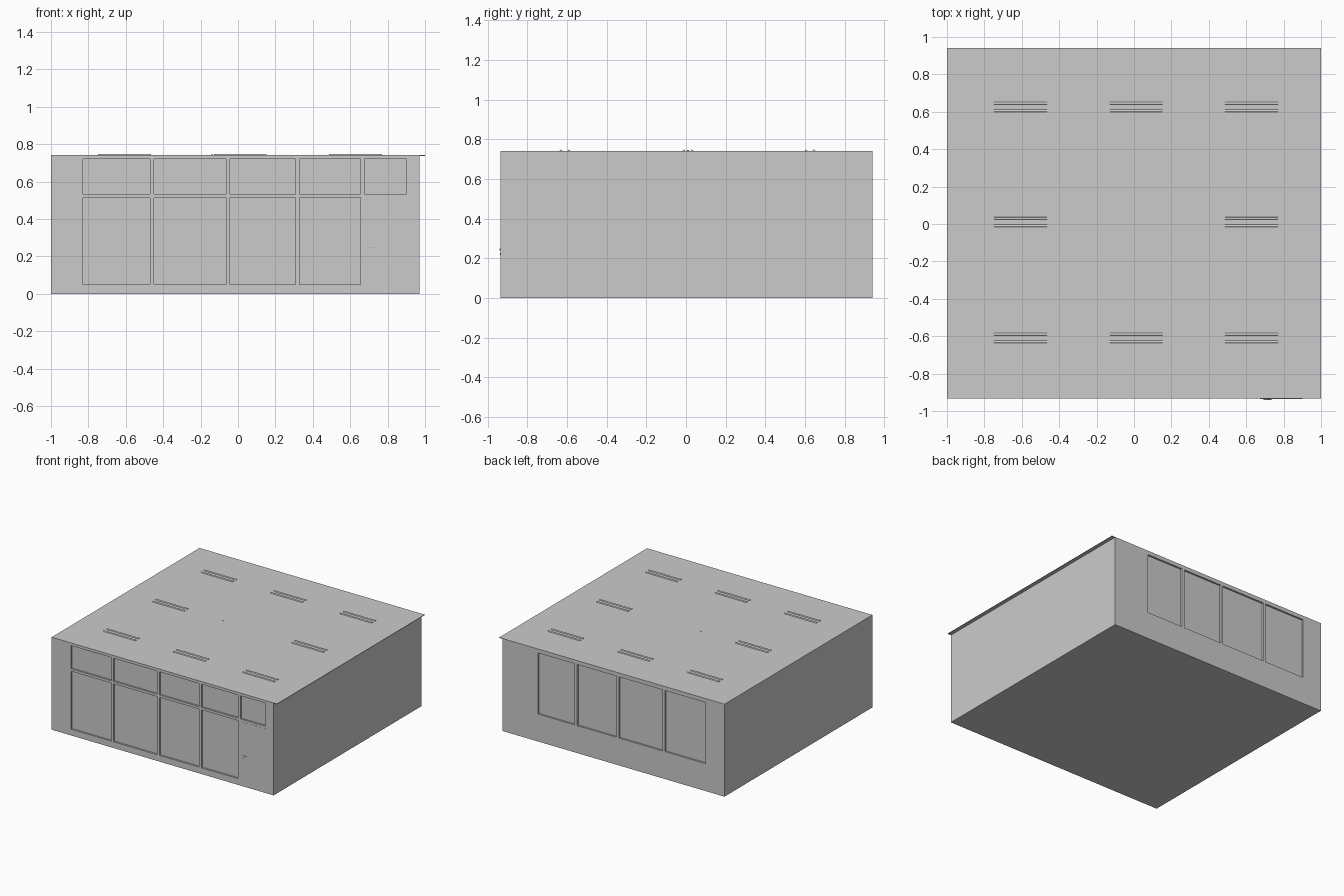
import bpy, bmesh, math
from mathutils import Matrix, Vector

if "Cube" in bpy.data.objects:
    bpy.data.objects.remove(bpy.data.objects["Cube"])

X0, X1 = -1.0, 0.97          # wall extents
Y0, Y1 = -0.934, 0.94
H, T = 0.742, 0.03           # room height, wall thickness
RECESS = 0.014


def add_box(bm, lo, hi):
    lo, hi = Vector(lo), Vector(hi)
    m = Matrix.Translation((lo + hi) / 2) @ Matrix.Diagonal((*(hi - lo), 1))
    bmesh.ops.create_cube(bm, size=1, matrix=m)


def add_rod(bm, centre, radius, length, axis='Z', sides=12):
    rot = {'X': Matrix.Rotation(math.pi / 2, 4, 'Y'),
           'Y': Matrix.Rotation(math.pi / 2, 4, 'X'),
           'Z': Matrix()}[axis]
    bmesh.ops.create_cone(bm, cap_ends=True, segments=sides, radius1=radius,
                          radius2=radius, depth=length,
                          matrix=Matrix.Translation(centre) @ rot)


def finish(name, bm):
    me = bpy.data.meshes.new(name)
    bm.to_mesh(me)
    bm.free()
    ob = bpy.data.objects.new(name, me)
    bpy.context.collection.objects.link(ob)
    return ob


def boxes(name, pairs):
    bm = bmesh.new()
    for lo, hi in pairs:
        add_box(bm, lo, hi)
    return finish(name, bm)


def wall_with_openings(name, lo, hi, openings):
    """Solid wall whose (x0, x1, z0, z1) openings are cut right through."""
    wall = boxes(name, [(lo, hi)])
    cutter = boxes(name + "_cutter", [((a, lo[1] - .1, c), (b, hi[1] + .1, d))
                                      for a, b, c, d in openings])
    cutter.hide_render = True
    mod = wall.modifiers.new("openings", 'BOOLEAN')
    mod.operation, mod.solver, mod.object = 'DIFFERENCE', 'EXACT', cutter
    bpy.context.view_layer.objects.active = wall
    bpy.ops.object.modifier_apply(modifier=mod.name)
    bpy.data.objects.remove(cutter)
    return wall


# Window layout
columns = [(-.83, -.47), (-.45, -.063), (-.043, .307), (.33, .655)]
front_windows = [(a, b, .05, .515) for a, b in columns]
front_windows += [(a, b, .535, .72) for a, b in columns + [(.675, .90)]]
back_windows = [(a, b, .22, .71) for a, b in columns]
door = (.675, .90, .03, .515)

# Walls
wall_with_openings("front_wall", (X0, Y0, 0), (X1, Y0 + T, H), front_windows)
wall_with_openings("back_wall", (X0, Y1 - T, 0), (X1, Y1, H), back_windows)
boxes("left_wall", [((X0, Y0 + T, 0), (X0 + T, Y1 - T, H))])
boxes("right_wall", [((X1 - T, Y0 + T, 0), (X1, Y1 - T, H))])

# Glass panes set back in the openings
boxes("front_glass", [((a, Y0 + RECESS, c), (b, Y0 + RECESS + .004, d))
                      for a, b, c, d in front_windows])
boxes("back_glass", [((a, Y1 - RECESS - .004, c), (b, Y1 - RECESS, d))
                     for a, b, c, d in back_windows])

# Floor and the slightly overhanging ceiling
boxes("floor", [((X0 + T, Y0 + T, 0), (X1 - T, Y1 - T, .01))])
boxes("ceiling", [((X0, Y0, H - .004), (1.0, Y1, H))])

# Flush door leaf, lever handle and lock
a, b, c, d = door
boxes("door", [((a, Y0 - .001, c), (b, Y0 + .01, d))])
bm = bmesh.new()
add_rod(bm, (.703, Y0 - .002, .245), .005, .008, 'Y')
add_rod(bm, (.714, Y0 - .004, .247), .002, .044, 'X', 8)
add_rod(bm, (.698, Y0 - .001, .223), .005, .004, 'Y')
finish("door_handle", bm)

# Ceiling lights: tube pairs on a 3 x 3 layout, with the middle left for a fan
tubes, trays = bmesh.new(), []
for i, x in enumerate((-.607, .012, .628)):
    for j, y in enumerate((-.61, .01, .625)):
        if i == j == 1:
            continue
        for dy in (-.02, .02):
            add_rod(tubes, (x, y + dy, H - .001), .007, .283, 'X')
        trays.append(((x - .14, y - .035, H - .012), (x + .14, y + .035, H - .004)))
finish("light_tubes", tubes)
boxes("light_trays", trays)

# Ceiling fan whose rod just pierces the ceiling
bm = bmesh.new()
fx, fy = -.14, .01
add_rod(bm, (fx, fy, H - .05), .005, .108)
add_rod(bm, (fx, fy, H - .11), .035, .03, sides=16)
finish("fan_motor", bm)
bm = bmesh.new()
for k in range(3):
    n = len(bm.verts)
    add_box(bm, (.03, -.02, -.002), (.2, .02, .002))
    bm.verts.ensure_lookup_table()
    bmesh.ops.transform(bm, verts=bm.verts[n:], matrix=Matrix.Translation(
        (fx, fy, H - .115)) @ Matrix.Rotation(k * math.tau / 3, 4, 'Z'))
finish("fan_blades", bm)
